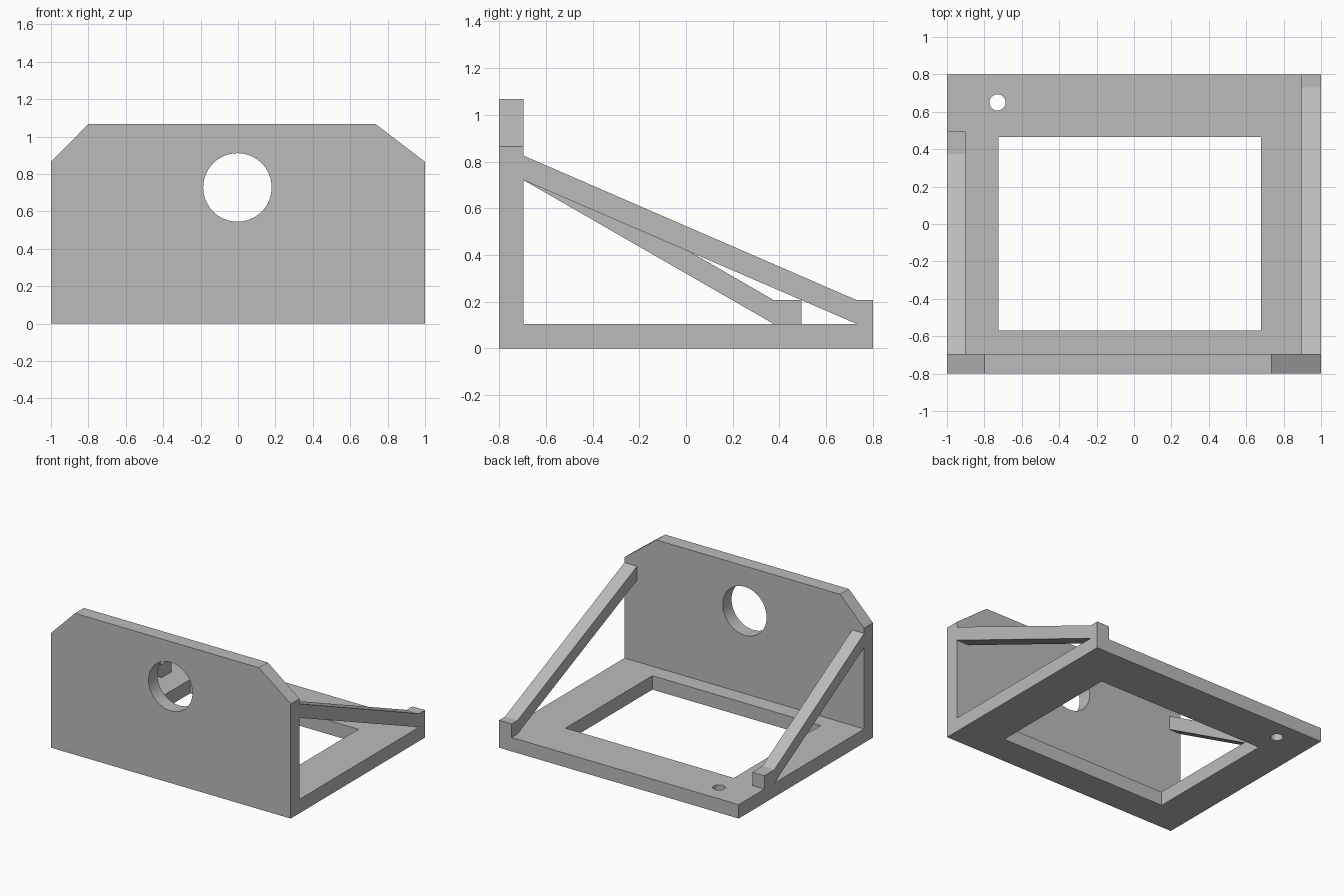
import bpy
import bmesh
from math import cos, sin, tau
from mathutils import Vector

cube = bpy.data.objects.get("Cube")
if cube:
    bpy.data.objects.remove(cube, do_unlink=True)

GREY = (0.5, 0.5, 0.5, 1.0)
grey = bpy.data.materials.new("plain grey")
grey.use_nodes = True
grey.diffuse_color = GREY
grey.node_tree.nodes["Principled BSDF"].inputs["Base Color"].default_value = GREY

# Maps a profile point (u, v) and depth d to space, by extrusion axis
PLACE = {
    "x": lambda u, v, d: (d, u, v),
    "y": lambda u, v, d: (u, d, v),
    "z": lambda u, v, d: (u, v, d),
}


def prism(name, profile, axis, start, end):
    """Extrude a closed profile along an axis."""
    place = PLACE[axis]
    bm = bmesh.new()
    face = bm.faces.new([bm.verts.new(place(u, v, start)) for u, v in profile])
    moved = bmesh.ops.extrude_face_region(bm, geom=[face])["geom"]
    verts = [g for g in moved if isinstance(g, bmesh.types.BMVert)]
    bmesh.ops.translate(bm, verts=verts, vec=Vector(place(0, 0, end - start)))
    bmesh.ops.recalc_face_normals(bm, faces=bm.faces)
    mesh = bpy.data.meshes.new(name)
    bm.to_mesh(mesh)
    bm.free()
    mesh.materials.append(grey)
    obj = bpy.data.objects.new(name, mesh)
    bpy.context.collection.objects.link(obj)
    return obj


def rect(u0, u1, v0, v1):
    return [(u0, v0), (u1, v0), (u1, v1), (u0, v1)]


def circle(u, v, r, n=64):
    return [(u + r * cos(tau * i / n), v + r * sin(tau * i / n)) for i in range(n)]


def cut(obj, cutter):
    """Subtract the cutter, then discard it."""
    cutter.hide_render = True
    mod = obj.modifiers.new("cut", "BOOLEAN")
    mod.operation, mod.solver, mod.object = "DIFFERENCE", "EXACT", cutter
    bpy.context.view_layer.objects.active = obj
    bpy.ops.object.modifier_apply(modifier=mod.name)
    bpy.data.objects.remove(cutter, do_unlink=True)


def smooth_holes(obj):
    bpy.ops.object.select_all(action="DESELECT")
    obj.select_set(True)
    bpy.context.view_layer.objects.active = obj
    bpy.ops.object.shade_smooth_by_angle()


FLOOR = 0.105        # base thickness
WALL_BACK = -0.695   # rear face of the upright plate

# Base frame with a large window and a small screw hole
base = prism("base_frame", rect(-1, 1, WALL_BACK, 0.8), "z", 0, FLOOR)
cut(base, prism("window_cutter", rect(-0.725, 0.68, -0.57, 0.465), "z", -0.1, 0.3))
cut(base, prism("screw_cutter", circle(-0.73, 0.65, 0.043, 32), "z", -0.1, 0.3))
smooth_holes(base)

# Upright plate with uneven chamfered corners and a round opening
outline = [(-1, 0), (1, 0), (1, 0.865), (0.735, 1.067), (-0.8, 1.067), (-1, 0.865)]
plate = prism("upright_plate", outline, "y", -0.8, WALL_BACK)
cut(plate, prism("opening_cutter", circle(-0.003, 0.728, 0.183), "y", -1, -0.5))
smooth_holes(plate)


# Diagonal braces, each ending in a small foot on the base
def brace(name, x0, x1, foot, end):
    profile = [(WALL_BACK, 0.825), (foot, 0.207), (end, 0.207),
               (end, FLOOR), (foot, FLOOR), (WALL_BACK, 0.72)]
    prism(name, profile, "x", x0, x1)


brace("left_brace", 0.895, 1, 0.73, 0.8)
brace("right_brace", -1, -0.9, 0.375, 0.495)
